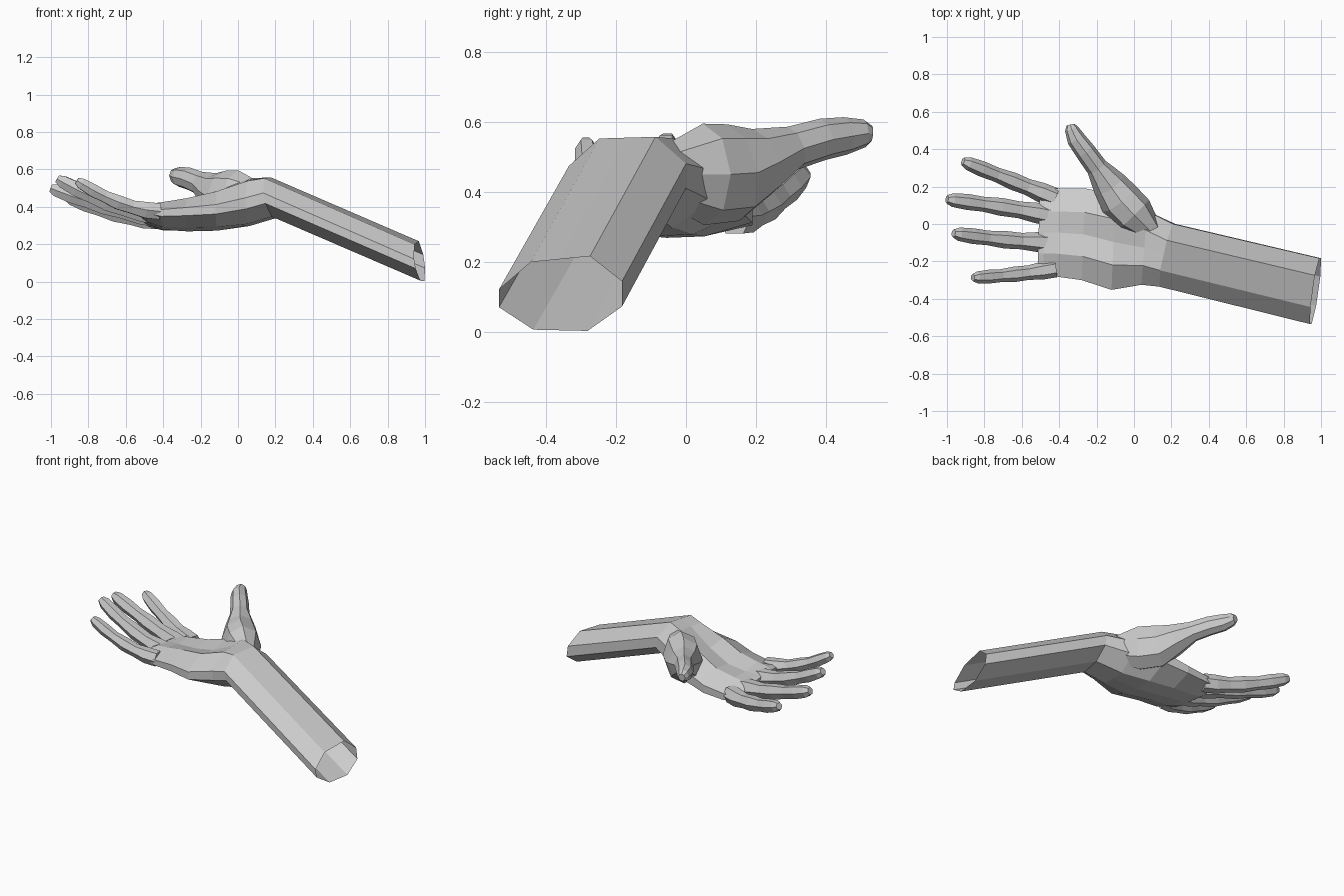
import bpy, bmesh
from math import cos, sin, pi
from mathutils import Vector

if "Cube" in bpy.data.objects:
    bpy.data.objects.remove(bpy.data.objects["Cube"])

def loft(name, rings):
    """Closed tube through rings of equal point count, flat faces."""
    bm = bmesh.new()
    loops = [[bm.verts.new(p) for p in r] for r in rings]
    n = len(loops[0])
    for a, b in zip(loops, loops[1:]):
        for i in range(n):
            j = (i + 1) % n
            bm.faces.new((a[i], a[j], b[j], b[i]))
    bm.faces.new(loops[0])
    bm.faces.new(loops[-1])
    bmesh.ops.recalc_face_normals(bm, faces=bm.faces)
    me = bpy.data.meshes.new(name)
    bm.to_mesh(me)
    bm.free()
    ob = bpy.data.objects.new(name, me)
    bpy.context.collection.objects.link(ob)
    return ob

# Cross-section shared by forearm and palm: (across, height)
SECTION = [(0, .62), (.26, 1), (.5, 1), (.74, 1), (1, .64),
           (1, .32), (.72, 0), (.5, 0), (.28, 0), (0, .34)]

def section(x0, x1, y0, y1, top0, top1, bot0, bot1, shear=0, dip=0):
    """dip hollows the palm side and drops the middle of the back of the hand."""
    pts = []
    for u, v in SECTION:
        top, bot = top0 + (top1 - top0) * u, bot0 + (bot1 - bot0) * u
        z = bot + (top - bot) * v
        if u == .5:
            z -= dip if v == 1 else dip * .5
        pts.append((x0 + (x1 - x0) * u + shear * (v - .5), y0 + (y1 - y0) * u, z))
    return pts

def tube(name, path, sides=6):
    """path: list of (centre, half width, half height)."""
    rings = []
    for i, (c, w, h) in enumerate(path):
        t = (path[min(i + 1, len(path) - 1)][0] - path[max(i - 1, 0)][0]).normalized()
        side = t.cross(Vector((0, 0, 1))).normalized()
        up = side.cross(t)
        rings.append([c + side * w * cos(2 * pi * k / sides) + up * h * sin(2 * pi * k / sides)
                      for k in range(sides)])
    return loft(name, rings)

# Forearm, wrist and cupped palm
hand = loft("hand_and_forearm", [
    section(.945, .995, -.535, -.183, .19, .225, .008, .0, -.03),
    section(.14, .215, -.335, .0, .55, .56, .35, .34, -.04),
    section(.04, .07, -.325, .07, .53, .56, .315, .29),
    section(-.12, -.10, -.352, .16, .48, .49, .30, .27, 0, .025),
    section(-.28, -.26, -.30, .19, .455, .42, .30, .262, 0, .025),
    section(-.41, -.40, -.282, .19, .435, .395, .305, .262, 0, .012),
    section(-.485, -.475, -.277, .185, .425, .385, .335, .278),
    section(-.515, -.505, -.27, .165, .41, .37, .355, .305),
])

# Fingers: base, middle and tip centres, plus thickness scale
FINGERS = {
    "little_finger": ((-.42, -.238, .375), (-.63, -.268, .42), (-.862, -.287, .54), .88),
    "ring_finger": ((-.42, -.10, .355), (-.68, -.085, .415), (-.965, -.05, .55), 1),
    "middle_finger": ((-.42, .04, .34), (-.70, .09, .40), (-1.0, .132, .50), 1.02),
    "index_finger": ((-.42, .138, .33), (-.64, .226, .36), (-.915, .335, .455), 1),
}
PROFILE = [(0, .054), (.18, .054), (.35, .044), (.52, .047), (.68, .039),
           (.82, .042), (.95, .036), (1, .022)]
parts = []
for name, (a, m, b, s) in FINGERS.items():
    a, m, b = Vector(a), Vector(m), Vector(b)
    q = m * 2 - (a + b) / 2
    path = [(a * (1 - t) ** 2 + q * 2 * t * (1 - t) + b * t * t, r * s, r * s * 1.05)
            for t, r in PROFILE]
    parts.append(tube(name, path))

# Thumb with its fleshy base, deep where it meets the palm
THUMB = [(.10, -.05, .45, .06, .09), (.0, .05, .45, .112, .145), (-.08, .135, .455, .112, .14),
         (-.135, .215, .485, .092, .10), (-.20, .305, .525, .058, .064), (-.262, .39, .55, .055, .06),
         (-.31, .455, .56, .05, .054), (-.335, .51, .567, .036, .04), (-.34, .53, .565, .022, .024)]
parts.append(tube("thumb", [(Vector(p[:3]), p[3], p[4]) for p in THUMB], 8))

# Fuse digits into the palm
for p in parts:
    mod = hand.modifiers.new(p.name, 'BOOLEAN')
    mod.operation, mod.solver, mod.object = 'UNION', 'EXACT', p
dg = bpy.context.evaluated_depsgraph_get()
fused = bpy.data.meshes.new_from_object(hand.evaluated_get(dg))
hand.modifiers.clear()
hand.data = fused
for p in parts:
    bpy.data.objects.remove(p)

# Open the cut end of the forearm
bm = bmesh.new()
bm.from_mesh(fused)
ends = [f for f in bm.faces if f.calc_center_median().x > .9]
bmesh.ops.delete(bm, geom=ends, context='FACES_ONLY')
bm.to_mesh(fused)
bm.free()
